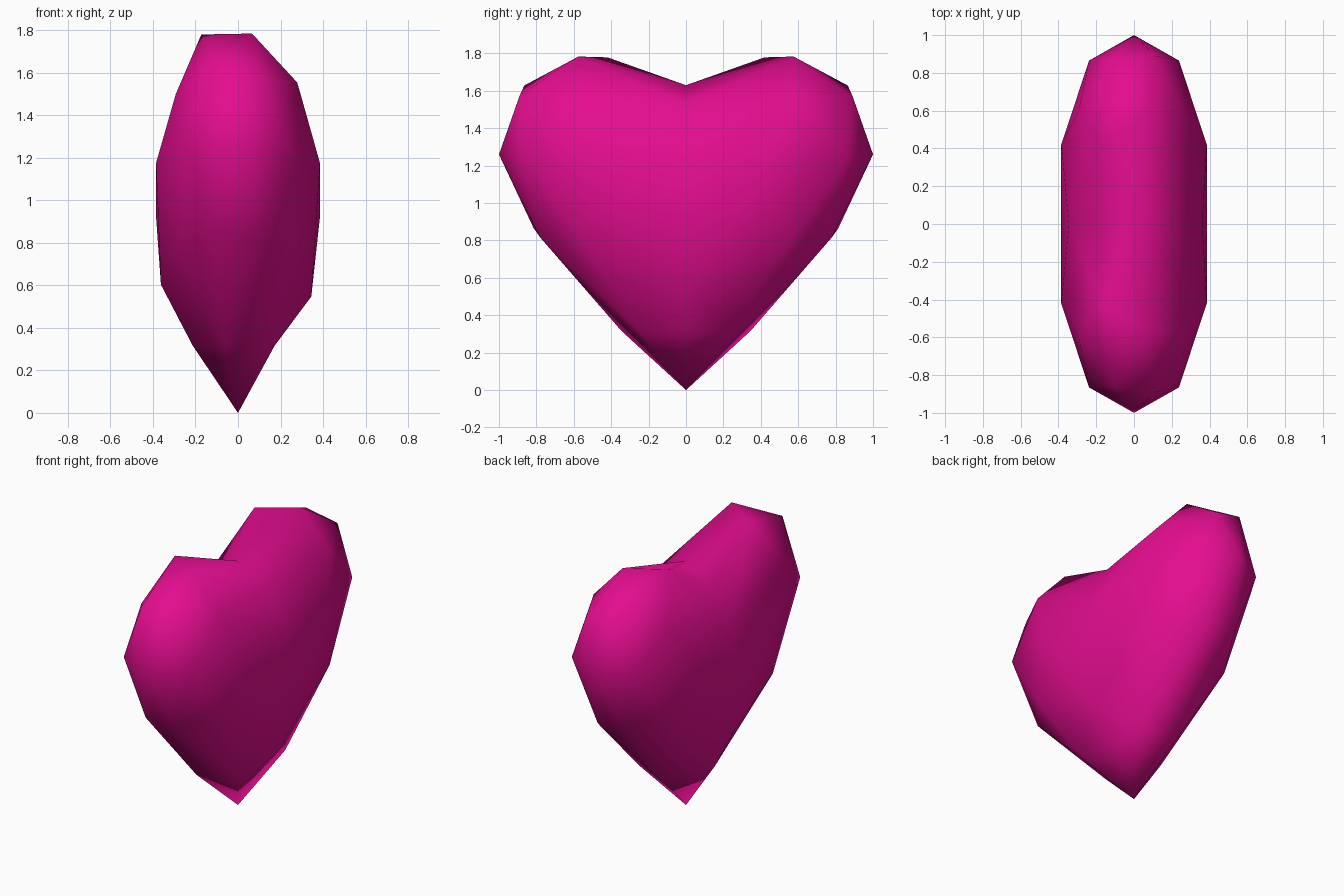
import bpy, bmesh, math

if "Cube" in bpy.data.objects:
    bpy.data.objects.remove(bpy.data.objects["Cube"])

# Colour
pink = bpy.data.materials.new("hot_pink")
pink.diffuse_color = (0.78, 0.004, 0.28, 1)
pink.use_nodes = True
pink.node_tree.nodes["Principled BSDF"].inputs["Base Color"].default_value = pink.diffuse_color


def ramp(points, t):
    """Piecewise linear curve through (t, value) points."""
    if t <= points[0][0]:
        return points[0][1]
    for (a, va), (b, vb) in zip(points, points[1:]):
        if t <= b:
            return va + (vb - va) * (t - a) / (b - a)
    return points[-1][1]


SPREAD = [(0, 0), (0.309, 0.42), (0.5, 0.575), (0.809, 0.865), (0.851, 0.89), (1, 1)]
LIFT = [(0, 0), (0.309, 0.255), (0.526, 0.26), (0.809, 0.335), (1, 0.34)]
TAPER = [(-1, 0.4), (-0.851, 0.6), (-0.526, 0.9), (0, 1)]
LIFT_BY_HEIGHT = [(-0.851, 0), (-0.526, 0.8), (-0.447, 0.78), (0, 1)]

# Heart: low-poly ball, split along the middle, then reshaped
bm = bmesh.new()
bmesh.ops.create_icosphere(bm, subdivisions=2, radius=1)
bmesh.ops.bisect_plane(bm, geom=bm.verts[:] + bm.edges[:] + bm.faces[:],
                       dist=1e-4, plane_co=(0, 0, 0), plane_no=(0, 1, 0))
for v in bm.verts:
    x, y, z = v.co
    side = abs(y)
    v.co.x = x * 0.405
    v.co.y = math.copysign(ramp(SPREAD, side) * ramp(TAPER, z), y)
    v.co.z = 0.92 + 0.71 * z + ramp(LIFT, side) * ramp(LIFT_BY_HEIGHT, z)
    if z < -0.99:
        v.co.z = 0  # bottom tip
bmesh.ops.triangulate(bm, faces=bm.faces[:])
bmesh.ops.recalc_face_normals(bm, faces=bm.faces[:])

mesh = bpy.data.meshes.new("heart")
bm.to_mesh(mesh)
bm.free()
mesh.materials.append(pink)
heart = bpy.data.objects.new("heart", mesh)
bpy.context.collection.objects.link(heart)
bpy.context.view_layer.objects.active = heart
heart.select_set(True)
bpy.ops.object.shade_smooth_by_angle(angle=math.radians(75))
